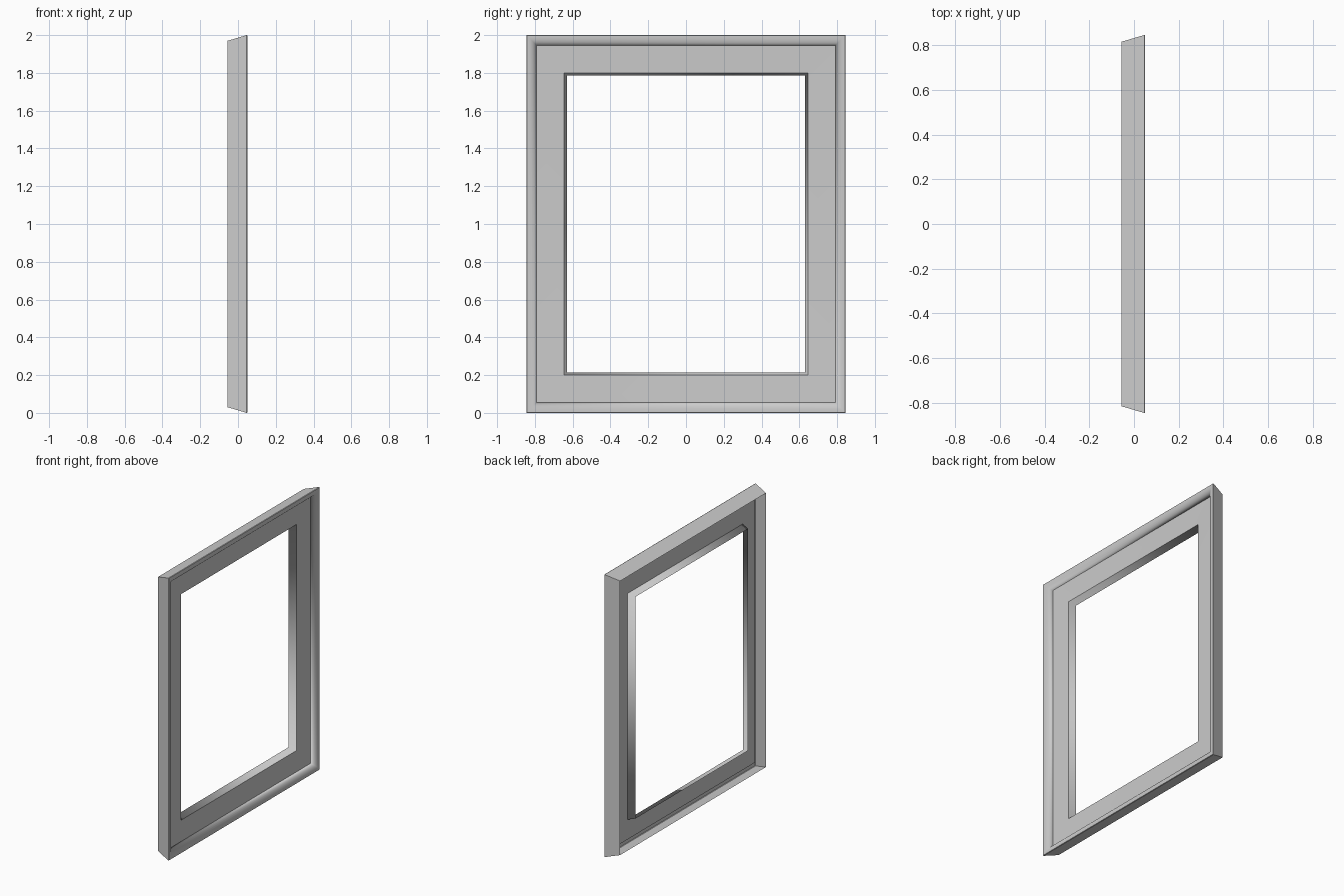
import bpy, bmesh, math

cube = bpy.data.objects.get("Cube")
if cube:
    bpy.data.objects.remove(cube, do_unlink=True)

HALF_Y, HALF_Z = 0.845, 1.0

# Moulding section, as (inset from the outer edge, depth x); the back is open
profile = [(0.03, -0.055), (0.0, 0.046), (0.002, 0.05), (0.01, 0.05)]
rim = len(profile) - 1
for i in range(1, 7):                      # rounded lip falling to the face
    a = math.radians(15 * i)
    profile.append((0.01 + 0.044 * math.sin(a), 0.013 + 0.037 * math.cos(a)))
face_outer = len(profile) - 1
profile += [(0.2, 0.007), (0.215, -0.045)]
face_inner = len(profile) - 2

# Sweep the section round the rectangle with mitred corners
mesh = bpy.data.meshes.new("picture_frame")
bm = bmesh.new()
rings = []
for inset, x in profile:
    rings.append([bm.verts.new((x, sy * (HALF_Y - inset), HALF_Z + sz * (HALF_Z - inset)))
                  for sy, sz in ((-1, -1), (1, -1), (1, 1), (-1, 1))])
for outer, inner in zip(rings, rings[1:]):
    for k in range(4):
        n = (k + 1) % 4
        bm.faces.new((outer[k], outer[n], inner[n], inner[k]))
for f in bm.faces:
    f.smooth = True

# Crisp arrises along the rim, the face and the outer corners
for j in (1, 2, face_outer, face_inner):
    for k in range(4):
        bm.edges.get((rings[j][k], rings[j][(k + 1) % 4])).smooth = False
for j in range(rim):
    for k in range(4):
        bm.edges.get((rings[j][k], rings[j + 1][k])).smooth = False
bm.to_mesh(mesh)
bm.free()

frame = bpy.data.objects.new("picture_frame", mesh)
bpy.context.collection.objects.link(frame)

# Plain grey finish
grey = bpy.data.materials.new("plain_grey")
grey.use_nodes = True
grey.diffuse_color = (0.6, 0.6, 0.6, 1)
grey.node_tree.nodes["Principled BSDF"].inputs["Base Color"].default_value = (0.6, 0.6, 0.6, 1)
mesh.materials.append(grey)
